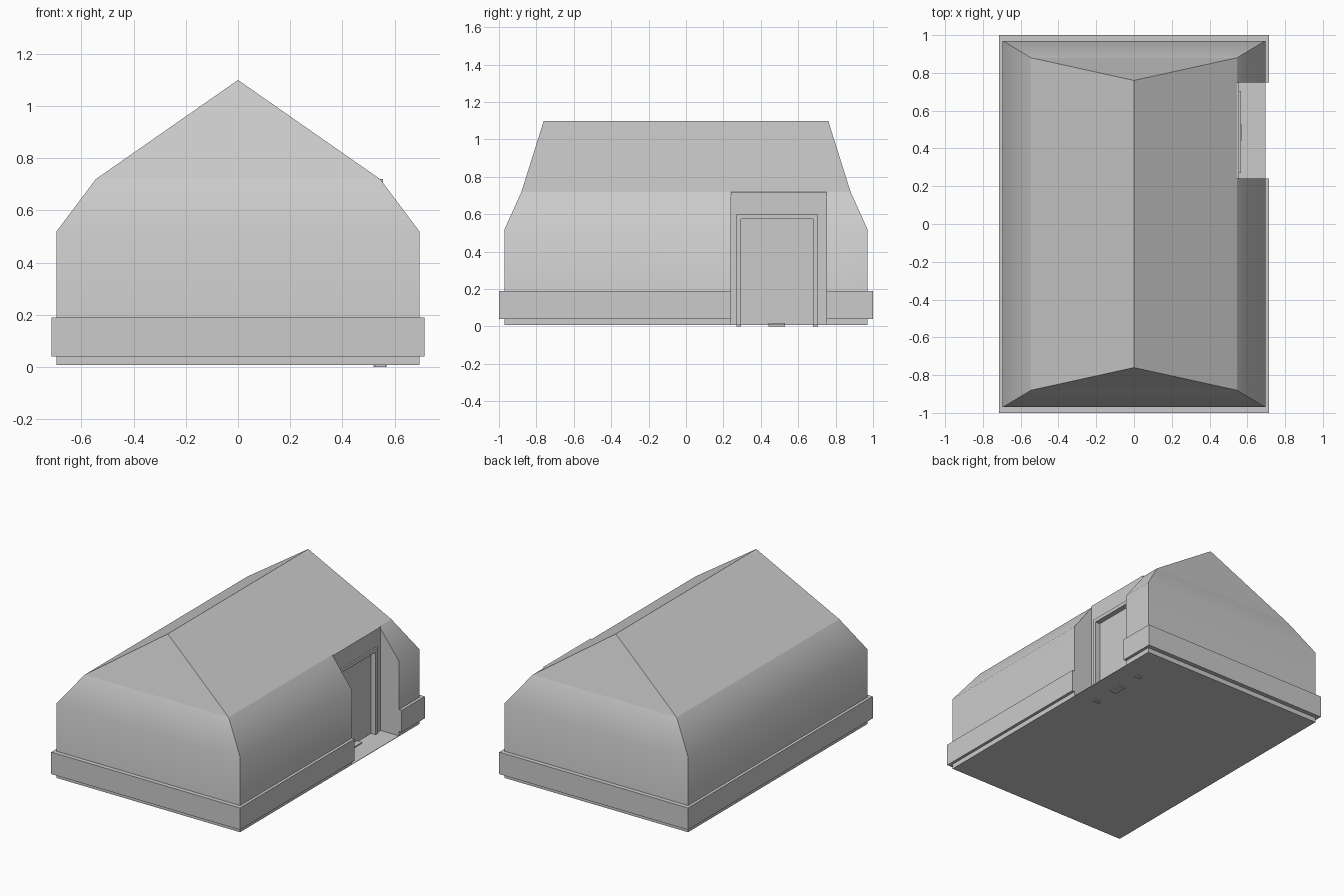
import bpy, bmesh

if "Cube" in bpy.data.objects:
    bpy.data.objects.remove(bpy.data.objects["Cube"])

Y0, Y1 = 0.24, 0.75      # doorway recess span
BACK = 0.546             # recess back wall


def link(name, bm):
    bmesh.ops.recalc_face_normals(bm, faces=bm.faces)
    me = bpy.data.meshes.new(name)
    bm.to_mesh(me)
    bm.free()
    ob = bpy.data.objects.new(name, me)
    bpy.context.collection.objects.link(ob)
    return ob


def box(name, x, y, z):
    bm = bmesh.new()
    bmesh.ops.create_cube(bm, size=1)
    for v in bm.verts:
        v.co = [(a + b) / 2 + c * (b - a) for c, (a, b) in zip(v.co, (x, y, z))]
    return link(name, bm)


# Hut body: stacked rectangular rings closed by a hipped ridge
bm = bmesh.new()
rings = []
for hx, hy, z in ((0.695, 0.97, 0.007), (0.695, 0.97, 0.52), (0.545, 0.88, 0.72)):
    rings.append([bm.verts.new((sx * hx, sy * hy, z))
                  for sx, sy in ((-1, -1), (1, -1), (1, 1), (-1, 1))])
bm.faces.new(rings[0][::-1])
for lo, hi in zip(rings, rings[1:]):
    for i in range(4):
        j = (i + 1) % 4
        bm.faces.new((lo[i], lo[j], hi[j], hi[i]))
a, b, c, d = rings[2]
rf = bm.verts.new((0, -0.76, 1.10))
rb = bm.verts.new((0, 0.76, 1.10))
for f in ((a, b, rf), (b, c, rb, rf), (c, d, rb), (d, a, rf, rb)):
    bm.faces.new(f)
# Only the eave bend is shaded softly
for f in bm.faces:
    f.smooth = True
for e in bm.edges:
    e.smooth = all(abs(v.co.z - 0.52) < 1e-4 for v in e.verts)
body = link("hut_body", bm)

# Doorway recess and the deeper door niche
cutters = [box("recess_cutter", (BACK, 1.0), (Y0, Y1), (0.010, 1.0)),
           box("niche_cutter", (0.532, 0.9), (0.29, 0.685), (0.010, 0.59))]
for cut in cutters:
    cut.hide_render = True
    cut.hide_set(True)
    m = body.modifiers.new(cut.name, 'BOOLEAN')
    m.operation = 'DIFFERENCE'
    m.solver = 'EXACT'
    m.object = cut
bpy.context.view_layer.update()
dg = bpy.context.evaluated_depsgraph_get()
cut_mesh = bpy.data.meshes.new_from_object(body.evaluated_get(dg))
body.modifiers.clear()
body.data = cut_mesh
for cut in cutters:
    bpy.data.objects.remove(cut)
# Recess faces are flat
for p in body.data.polygons:
    x, y, z = p.center
    if x > 0.5 and Y0 - 0.01 < y < Y1 + 0.01 and (abs(p.normal.y) > 0.9 or p.normal.x > 0.99):
        p.use_smooth = abs(x - 0.695) < 0.01

# Base band, broken at the doorway
BZ = (0.04, 0.19)
box("band_front", (-0.715, 0.715), (-1.0, -0.965), BZ)
box("band_back", (-0.715, 0.715), (0.965, 1.0), BZ)
box("band_left", (-0.715, -0.69), (-0.966, 0.966), BZ)
box("band_right_long", (0.69, 0.715), (-0.966, Y0), BZ)
box("band_right_short", (0.69, 0.715), (Y1, 0.966), BZ)

# Door frame: two stepped posts per side and a lintel
for name, (ya, yb), (yc, yd) in (("left", (Y0, 0.29), (0.27, 0.295)),
                                 ("right", (0.685, Y1), (0.68, 0.705))):
    box("door_post_" + name, (0.535, 0.556), (ya, yb), (0.008, 0.718))
    box("door_trim_" + name, (0.525, 0.567), (yc, yd), (0.0, 0.58))
box("door_lintel", (0.535, 0.556), (Y0, Y1), (0.59, 0.72))
box("door_trim_top", (0.525, 0.567), (0.27, 0.705), (0.575, 0.60))
box("door_sill", (0.52, 0.57), (0.44, 0.53), (0.0, 0.018))
